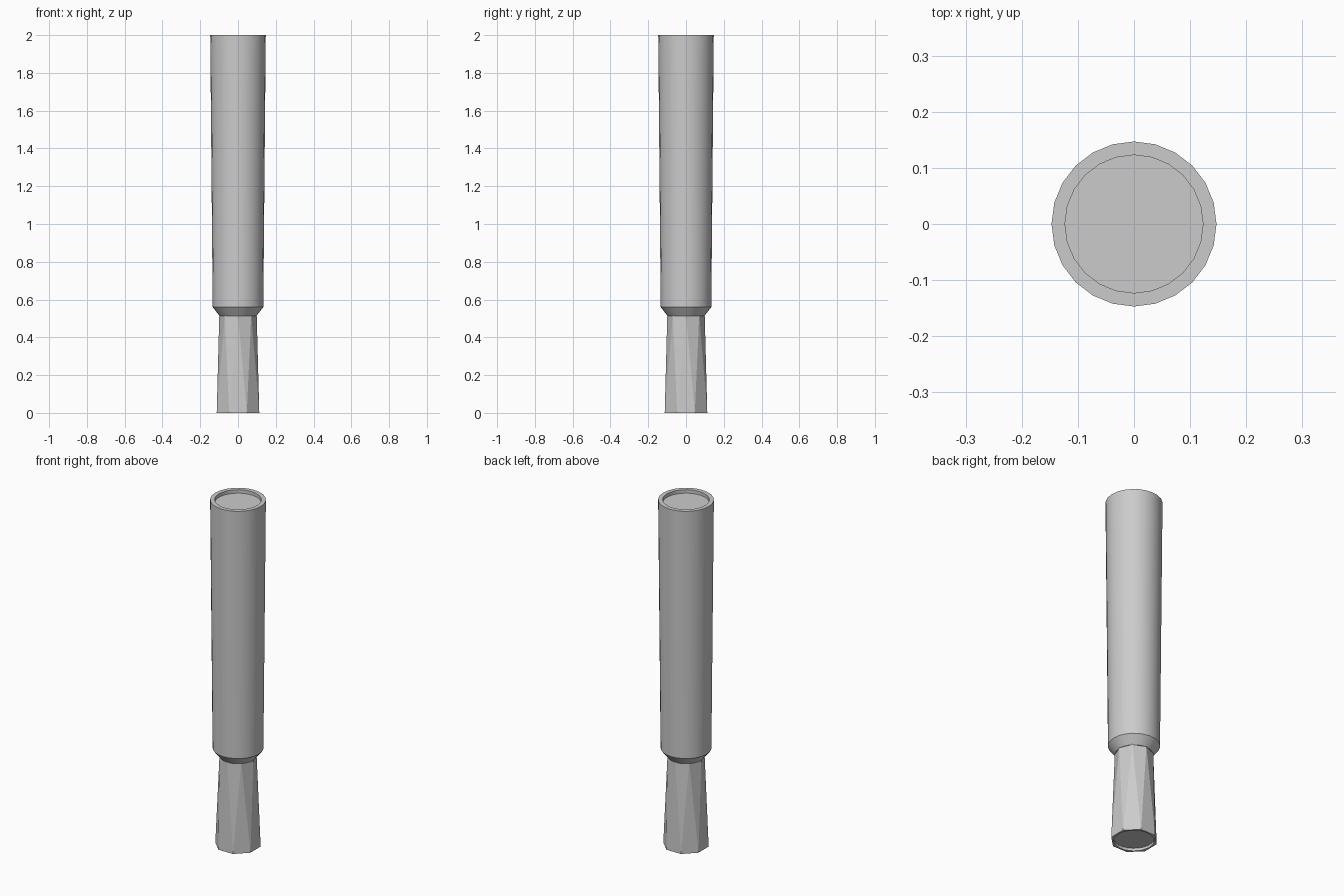
import bpy, bmesh, math

if "Cube" in bpy.data.objects:
    bpy.data.objects.remove(bpy.data.objects["Cube"])


def ring(bm, r, z, n, offset=0.0):
    return [bm.verts.new((r * math.cos(offset + 2 * math.pi * i / n),
                          r * math.sin(offset + 2 * math.pi * i / n), z)) for i in range(n)]


def bridge(bm, a, b):
    n = len(a)
    for i in range(n):
        j = (i + 1) % n
        bm.faces.new((a[i], a[j], b[j], b[i]))


def finish(bm, name, smooth):
    bmesh.ops.recalc_face_normals(bm, faces=bm.faces)
    mesh = bpy.data.meshes.new(name)
    bm.to_mesh(mesh)
    bm.free()
    ob = bpy.data.objects.new(name, mesh)
    bpy.context.collection.objects.link(ob)
    if smooth:
        bpy.ops.object.select_all(action='DESELECT')
        ob.select_set(True)
        bpy.context.view_layer.objects.active = ob
        bpy.ops.object.shade_smooth_by_angle(angle=math.radians(30))


# Tapered round barrel: chamfered underside, shallow recess in the top
bm = bmesh.new()
profile = [(0.097, 0.513), (0.134, 0.56), (0.147, 2.0), (0.123, 2.0), (0.123, 1.98)]
rings = [ring(bm, r, z, 24) for r, z in profile]
for a, b in zip(rings, rings[1:]):
    bridge(bm, a, b)
bm.faces.new(rings[0])
bm.faces.new(rings[-1])
finish(bm, "barrel", True)

# Faceted grip: two octagons turned half a step, joined by triangles
bm = bmesh.new()
half = math.pi / 8
bottom = ring(bm, 0.122, 0.0, 8, half)
top = ring(bm, 0.099, 0.52, 8)
for i in range(8):
    j = (i + 1) % 8
    bm.faces.new((top[i], bottom[i], top[j]))
    bm.faces.new((bottom[i], bottom[j], top[j]))
bm.faces.new(top)

# Flat rim from the octagon to a round shallow recess in the bottom
rim = ring(bm, 0.104, 0.0, 24, half)
floor = ring(bm, 0.104, 0.015, 24, half)
for i in range(8):
    j = (i + 1) % 8
    bm.faces.new([bottom[i], bottom[j]] + [rim[(3 * i + k) % 24] for k in (3, 2, 1, 0)])
bridge(bm, rim, floor)
bm.faces.new(floor)
finish(bm, "grip", False)
